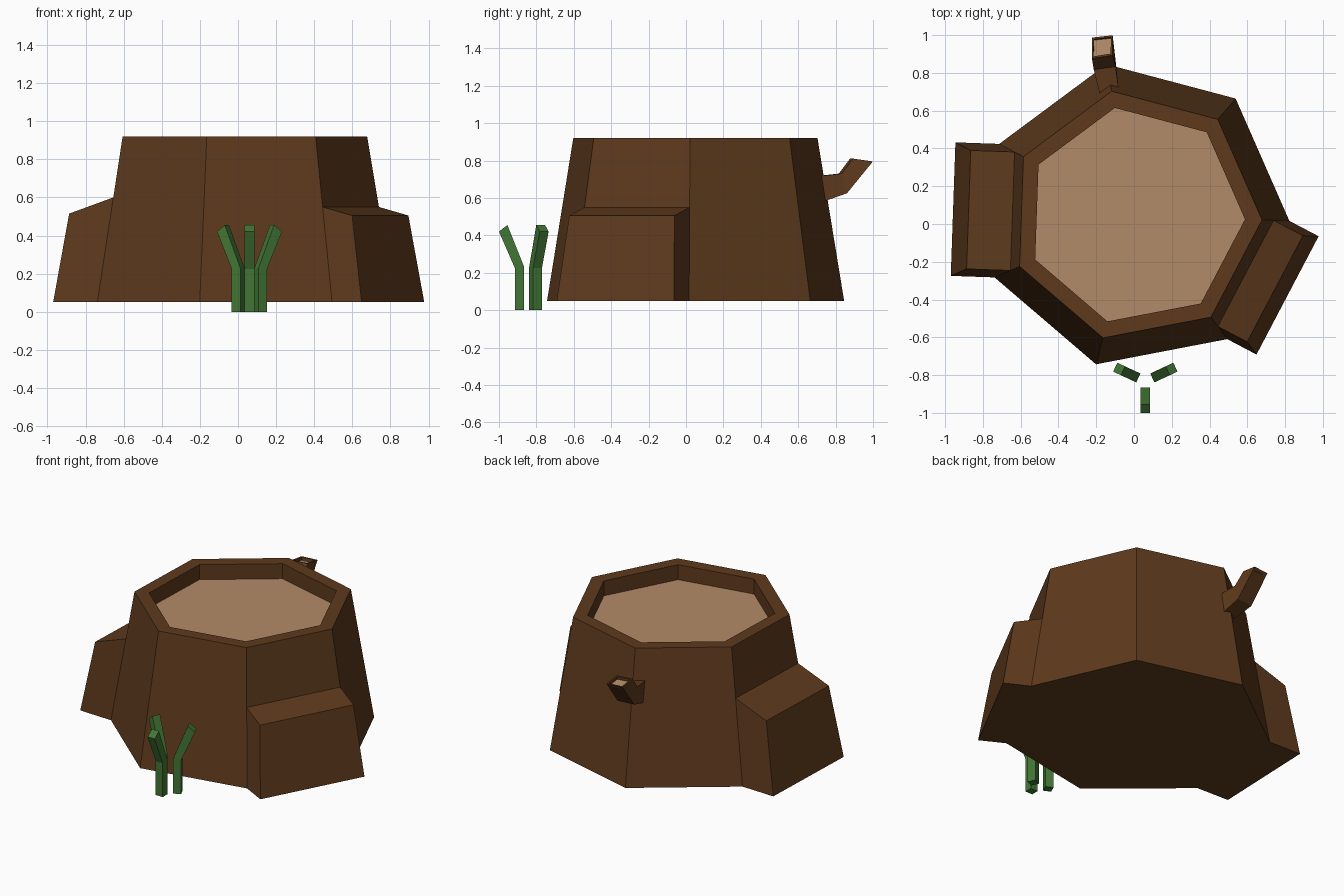
import bpy, bmesh
from math import cos, sin, radians
from mathutils import Vector

if "Cube" in bpy.data.objects:
    bpy.data.objects.remove(bpy.data.objects["Cube"])


def mat(name, rgb):
    m = bpy.data.materials.new(name)
    m.diffuse_color = (*rgb, 1)
    m.use_nodes = True
    m.node_tree.nodes["Principled BSDF"].inputs["Base Color"].default_value = m.diffuse_color
    return m


BARK = mat("bark", (0.112, 0.042, 0.012))
WOOD = mat("cut_wood", (0.45, 0.26, 0.14))
LEAF = mat("grass_green", (0.055, 0.18, 0.035))


def finish(bm, name, *mats):
    bmesh.ops.recalc_face_normals(bm, faces=bm.faces[:])
    me = bpy.data.meshes.new(name)
    bm.to_mesh(me)
    bm.free()
    for m in mats:
        me.materials.append(m)
    ob = bpy.data.objects.new(name, me)
    bpy.context.collection.objects.link(ob)
    return ob


# Stump: tapered heptagon with recessed cut top and two buttress roots
N, Z0, Z1, FLOOR = 7, 0.05, 0.92, 0.82


def angle(i):
    return radians(-2 + 360 / N * i)


def corner(i, r, z):
    return Vector((0.008 + r * cos(angle(i)), 0.045 + r * sin(angle(i)), z))


bm = bmesh.new()


def ring(r, z):
    return [bm.verts.new(corner(i, r, z)) for i in range(N)]


bottom, top = ring(0.815, Z0), ring(0.67, Z1)
rim, floor = ring(0.58, Z1), ring(0.58, FLOOR)
columns = [[b, t] for b, t in zip(bottom, top)]

# side index: (height at trunk, height at outer edge, outward length)
roots = {3: (0.60, 0.515, 0.232), 6: (0.55, 0.505, 0.175)}
for i, (zi, zo, length) in roots.items():
    mid = angle(i + 0.5)
    out = Vector((cos(mid), sin(mid), 0)) * length
    inner, foot, edge = [], [], []
    for j in (i, (i + 1) % N):
        p = bottom[j].co.lerp(top[j].co, (zi - Z0) / (Z1 - Z0))
        inner.append(bm.verts.new(p))
        columns[j].insert(1, inner[-1])
        foot.append(bm.verts.new(bottom[j].co + out))
        q = p + out
        edge.append(bm.verts.new((q.x, q.y, zo)))
    b = bottom[i], bottom[(i + 1) % N]
    bm.faces.new((inner[0], inner[1], edge[1], edge[0]))
    bm.faces.new((edge[0], edge[1], foot[1], foot[0]))
    bm.faces.new((foot[0], foot[1], b[1], b[0]))
    for k in (0, 1):
        bm.faces.new((b[k], inner[k], edge[k], foot[k]))

for i in range(N):
    j = (i + 1) % N
    a, c = columns[i], columns[j]
    if i in roots:
        a, c = a[1:], c[1:]
    bm.faces.new(a + c[::-1])
    bm.faces.new((top[i], top[j], rim[j], rim[i]))
    bm.faces.new((rim[i], rim[j], floor[j], floor[i]))
bm.faces.new(bottom)
bm.faces.new(floor).material_index = 1
finish(bm, "stump", BARK, WOOD)

# Broken branch: bent square limb with recessed cut end
sections = [  # x centre, half width, upper (y, z), lower (y, z)
    (-0.13, 0.05, (0.69, 0.715), (0.70, 0.57)),
    (-0.155, 0.058, (0.825, 0.73), (0.855, 0.625)),
    (-0.168, 0.055, (0.885, 0.81), (0.993, 0.795)),
]
bm = bmesh.new()
loops = []
for x, w, (yu, zu), (yl, zl) in sections:
    loops.append([bm.verts.new(p) for p in (
        (x - w, yu - 0.008, zu), (x + w, yu + 0.008, zu),
        (x + w, yl + 0.006, zl), (x - w, yl - 0.006, zl))])
for a, b in zip(loops, loops[1:]):
    for k in range(4):
        n = (k + 1) % 4
        bm.faces.new((a[k], a[n], b[n], b[k]))
bm.faces.new(loops[0])
tip = bm.faces.new(loops[-1])
bmesh.ops.recalc_face_normals(bm, faces=bm.faces[:])
bmesh.ops.inset_region(bm, faces=[tip], thickness=0.014)
bmesh.ops.inset_region(bm, faces=[tip], thickness=0.0, depth=-0.02)
tip.material_index = 1
finish(bm, "branch", BARK, WOOD)

# Grass blades: bent profile extruded sideways, fanned out around a point
profile = [(0, 0), (0.05, 0), (0.05, 0.225), (0.135, 0.42),
           (0.09, 0.455), (0, 0.23)]
blades = [("front", 0.06, -0.865, -90), ("left", 0.023, -0.815, 155),
          ("right", 0.097, -0.815, 25)]
for label, x, y, deg in blades:
    d = Vector((cos(radians(deg)), sin(radians(deg)), 0))
    side = Vector((-d.y, d.x, 0)) * 0.026
    bm = bmesh.new()
    pts = [Vector((x, y, z)) + d * r for r, z in profile]
    face = bm.faces.new([bm.verts.new(p - side) for p in pts])
    ext = bmesh.ops.extrude_face_region(bm, geom=[face], use_keep_orig=True)
    bmesh.ops.translate(bm, vec=side * 2, verts=[
        v for v in ext["geom"] if isinstance(v, bmesh.types.BMVert)])
    finish(bm, "grass_blade_" + label, LEAF)
